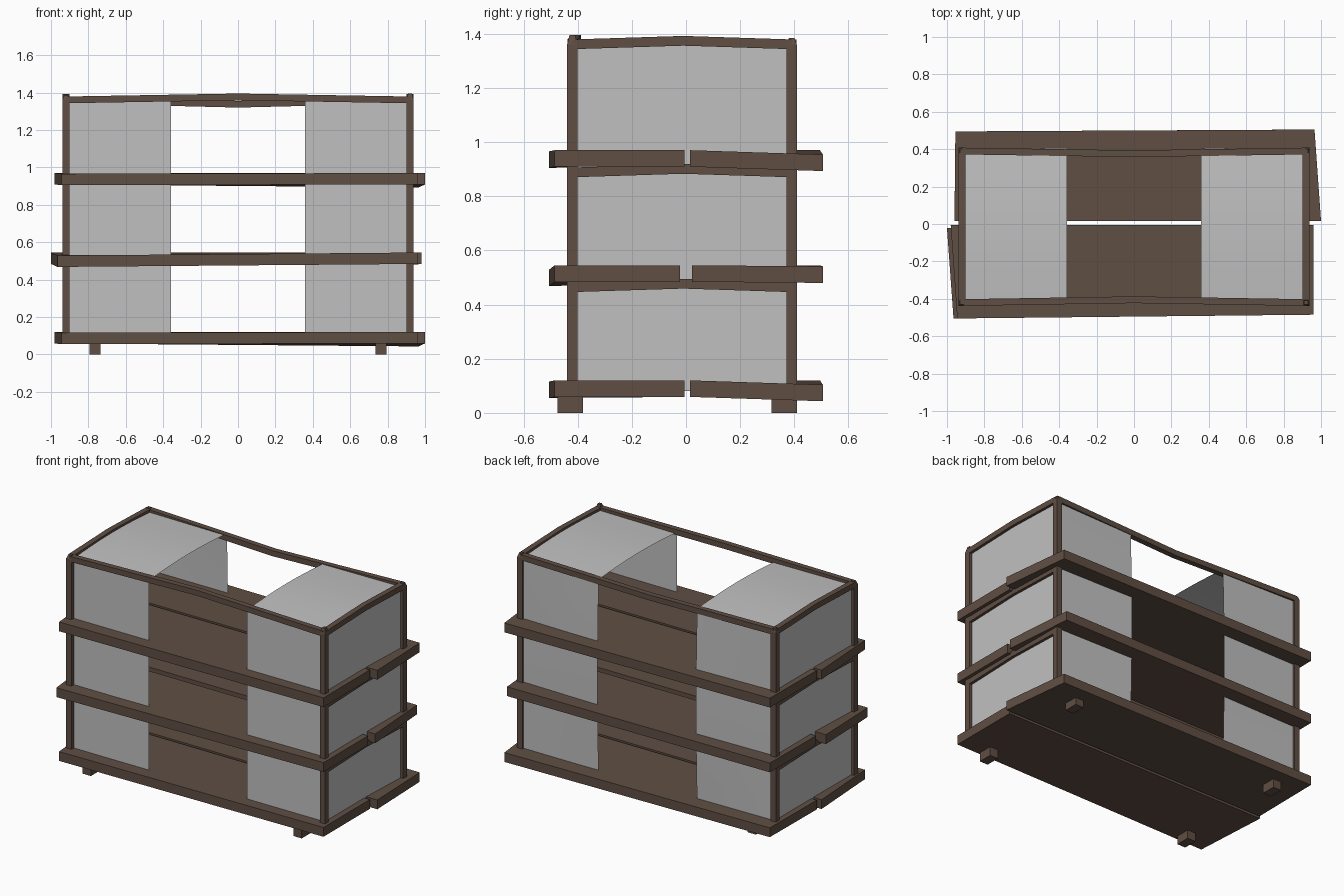
import bpy, bmesh, math
from mathutils import Vector

cube = bpy.data.objects.get("Cube")
if cube:
    bpy.data.objects.remove(cube, do_unlink=True)


def material(name, colour):
    m = bpy.data.materials.new(name)
    m.use_nodes = True
    m.diffuse_color = (*colour, 1)
    m.node_tree.nodes["Principled BSDF"].inputs["Base Color"].default_value = (*colour, 1)
    return m


WOOD = material("dark wood", (0.115, 0.077, 0.057))
CLOTH = material("grey cloth", (0.53, 0.53, 0.53))


def finish(name, bm, mat):
    bmesh.ops.recalc_face_normals(bm, faces=bm.faces)
    me = bpy.data.meshes.new(name)
    bm.to_mesh(me)
    bm.free()
    me.materials.append(mat)
    ob = bpy.data.objects.new(name, me)
    bpy.context.collection.objects.link(ob)
    return ob


def loft(name, rings, mat=WOOD):
    """Skin a row of four-sided rings and cap both ends."""
    bm = bmesh.new()
    rows = [[bm.verts.new(p) for p in r] for r in rings]
    for a, b in zip(rows, rows[1:]):
        for i in range(4):
            j = (i + 1) % 4
            bm.faces.new((a[i], a[j], b[j], b[i]))
    bm.faces.new(rows[0])
    bm.faces.new(rows[-1])
    return finish(name, bm, mat)


def box(name, x, y, z):
    return loft(name, [[(x[i], y[j], h) for i, j in ((0, 0), (1, 0), (1, 1), (0, 1))] for h in z])


def rail(name, path, wide, high):
    """Square bar through the path points, bent in the middle."""
    across = (path[-1] - path[0]).cross(Vector((0, 0, 1))).normalized() * wide / 2
    up = Vector((0, 0, high / 2))
    return loft(name, [[p - across - up, p + across - up, p + across + up, p - across + up]
                       for p in path])


def sheet(name, point, nu=1, nv=8):
    """Thin cloth surface from a function of u and v."""
    bm = bmesh.new()
    g = [[bm.verts.new(point(u / nu, v / nv)) for v in range(nv + 1)] for u in range(nu + 1)]
    for u in range(nu):
        for v in range(nv):
            bm.faces.new((g[u][v], g[u + 1][v], g[u + 1][v + 1], g[u][v + 1]))
    ob = finish(name, bm, CLOTH)
    for f in ob.data.polygons:
        f.use_smooth = True
    return ob


# Crooked planks: a front and a back one per shelf, turned half round from each other
for level, top in enumerate((0.12, 0.545, 0.97)):
    middle = level == 1
    for side, s in (("back", 1), ("front", -1)):
        reach = 0.98 if (s == 1) == middle else 1.0
        inner = 0.022 if middle else (0.015 if s == 1 else 0.005)
        dip = 0.016 if (s == 1) != middle else 0.004
        corners = [(-0.96, inner, 0), (reach, inner, 0),
                   (reach - 0.035, 0.485, dip), (-0.955, 0.505, 0)]
        if s == 1:
            corners = [(-0.96, inner, 0), (reach, inner, 0),
                       (reach - 0.035, 0.505, dip), (-0.955, 0.495, 0)]
        else:
            corners[2], corners[3] = (reach - 0.035, 0.505, dip), (-0.96, 0.485, 0)
        loft(f"shelf_{level + 1}_{side}_plank",
             [[(s * x, s * y, top - d - t) for x, y, d in corners] for t in (0.061, 0)])

# Feet
for sx in (-1, 1):
    for y in (-0.475, 0.315):
        x = sx * 0.765
        box("foot", (x - 0.03, x + 0.03), (y, y + 0.095), (0, 0.065))

# Corner posts with tapered tops
XP, YF, YB = 0.92, -0.42, 0.39
for sx in (-1, 1):
    for y in (YF, YB):
        x = sx * XP
        raised = 0.012 if sx == 1 and y == YF else 0
        rings = [(0.07, 0.019), (1.36, 0.019), (1.384 + raised, 0.010)]
        loft("corner_post", [[(x + a * w, y + b * w, z) for a, b in
                              ((-1, -1), (1, -1), (1, 1), (-1, 1))] for z, w in rings])

# Arched side rails under each shelf and at the top
for sx in (-1, 1):
    for z in (0.464, 0.888, 1.361):
        rail("side_rail", [Vector((sx * XP, YF, z)), Vector((sx * XP, -0.01, z + 0.013)),
                           Vector((sx * XP, YB, z))], 0.036, 0.036)

# Top rails: the front one rises, the back one sags
for name, y, mid_y, mid_z in (("front", YF, -0.405, 1.377), ("back", YB, 0.376, 1.338)):
    rail(f"top_{name}_rail", [Vector((-XP, y, 1.361)), Vector((0, mid_y, mid_z)),
                              Vector((XP, y, 1.361))], 0.036, 0.036)


# Cloth covers, leaving the middle of the stand open
def bow(t):
    return math.sin(math.pi * t)


for side, s in (("right", -1), ("left", 1)):
    sheet(f"{side}_end_cloth",
          lambda u, v: (s * XP, YF + (YB - YF) * v, 0.08 + u * (1.28 + 0.013 * bow(v))))
    sheet(f"{side}_top_cloth",
          lambda u, v: (s * (0.357 + u * (XP - 0.357)), YF + (YB - YF) * v, 1.36 + 0.017 * bow(v)))
    sheet(f"{side}_front_cloth",
          lambda u, v: (s * (0.357 + u * (XP - 0.357)), YF + 0.006, 0.08 + 1.28 * v))
    sheet(f"{side}_back_cloth",
          lambda u, v: (s * (0.357 + u * (XP - 0.357)), YB + 0.005 + (1 - u) * 0.012 * bow(v),
                        0.08 + 1.275 * v), nu=3)
